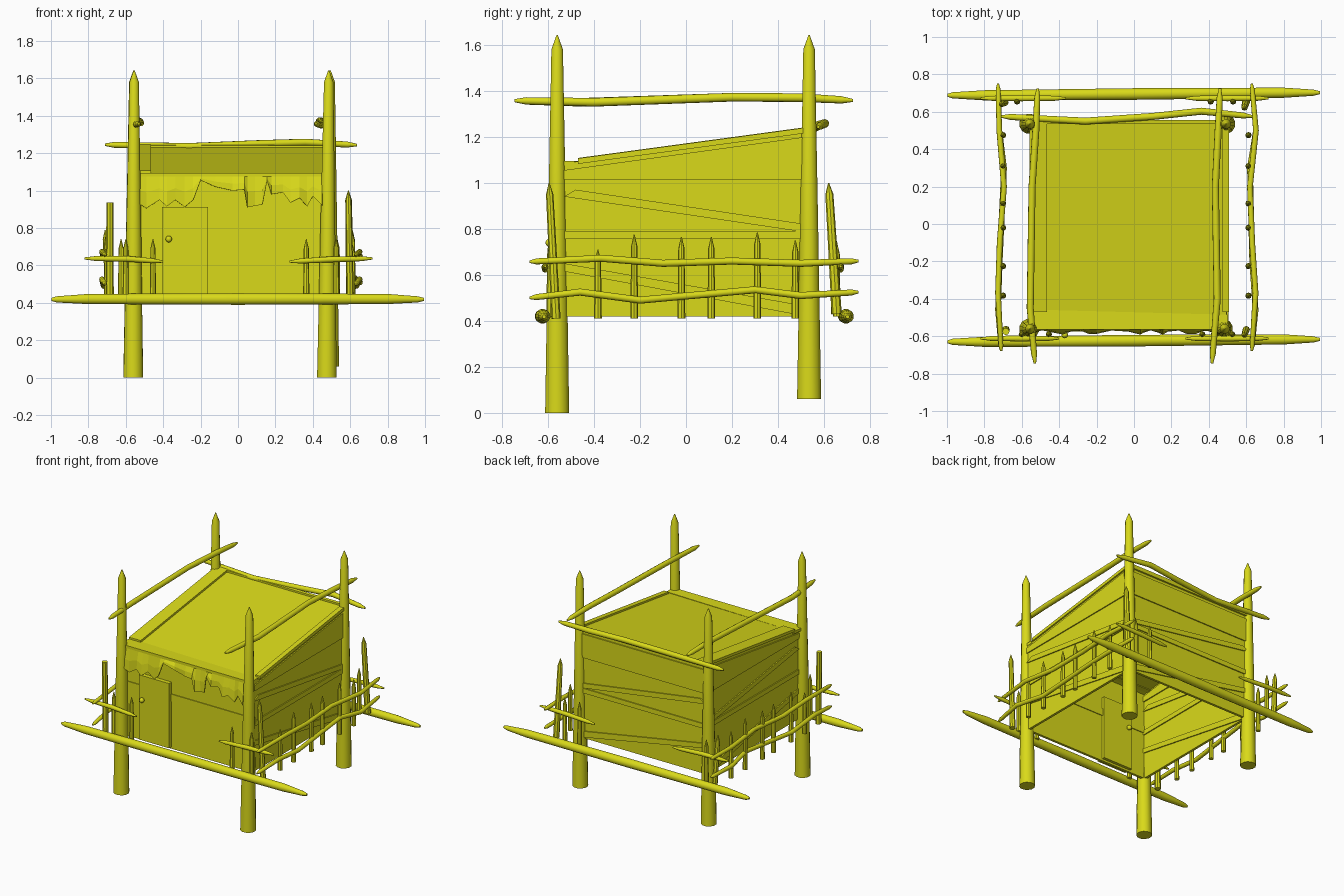
import bpy, bmesh, math
from mathutils import Vector

if "Cube" in bpy.data.objects:
    bpy.data.objects.remove(bpy.data.objects["Cube"])

wood = bpy.data.materials.new("yellow wood")
wood.diffuse_color = (0.70, 0.70, 0.01, 1)
wood.use_nodes = True
wood.node_tree.nodes["Principled BSDF"].inputs["Base Color"].default_value = wood.diffuse_color


def finish(name, bm, smooth=False):
    bmesh.ops.recalc_face_normals(bm, faces=bm.faces)
    me = bpy.data.meshes.new(name)
    bm.to_mesh(me)
    bm.free()
    me.materials.append(wood)
    if smooth:
        for p in me.polygons:
            p.use_smooth = True
        me.set_sharp_from_angle(angle=math.radians(40))
    ob = bpy.data.objects.new(name, me)
    bpy.context.collection.objects.link(ob)
    return ob


def tube(name, pts, radii, sides=10):
    """Round log through pts with one radius per point."""
    pts = [Vector(p) for p in pts]
    d = (pts[-1] - pts[0]).normalized()
    u = d.orthogonal().normalized()
    v = d.cross(u)
    bm = bmesh.new()
    rings = []
    for p, r in zip(pts, radii):
        rings.append([bm.verts.new(p + r * (u * math.cos(a) + v * math.sin(a)))
                      for a in (2 * math.pi * i / sides for i in range(sides))])
    for a, b in zip(rings, rings[1:]):
        for i in range(sides):
            j = (i + 1) % sides
            bm.faces.new((a[i], a[j], b[j], b[i]))
    bm.faces.new(rings[0])
    bm.faces.new(rings[-1])
    return finish(name, bm, True)


def pole(name, pts, r, tip=0.05):
    """Crooked log sharpened at both ends."""
    p = [Vector(q) for q in pts]
    a = p[0] + (p[1] - p[0]).normalized() * tip
    b = p[-1] + (p[-2] - p[-1]).normalized() * tip
    full = [p[0], a] + p[1:-1] + [b, p[-1]]
    return tube(name, full, [r * .35, r * .85] + [r] * (len(p) - 2) + [r * .85, r * .35])


def picket(name, x, y, z0, z1, r=0.017, dx=0, dy=0, pointed=True):
    top = Vector((x + dx, y + dy, z1))
    if not pointed:
        return tube(name, [(x, y, z0), top], [r, r * .9], 8)
    neck = Vector((x, y, z0)).lerp(top, 1 - 0.05 / (z1 - z0))
    return tube(name, [(x, y, z0), neck, top], [r, r * .8, .002], 8)


def panel(name, axis, pos, poly, thick):
    """Flat board: poly is (y,z) for axis x, (x,z) for axis y, (x,y) for axis z."""
    def put(a, b, o):
        return {'x': (o, a, b), 'y': (a, o, b), 'z': (a, b, o)}[axis]
    bm = bmesh.new()
    s = [[bm.verts.new(put(a, b, pos + k * thick / 2)) for a, b in poly] for k in (-1, 1)]
    bm.faces.new(s[0])
    bm.faces.new(s[1])
    n = len(poly)
    for i in range(n):
        j = (i + 1) % n
        bm.faces.new((s[0][i], s[0][j], s[1][j], s[1][i]))
    return finish(name, bm)


def rect(a0, b0, a1, b1):
    return [(a0, b0), (a1, b0), (a1, b1), (a0, b1)]


# Corner posts
for name, x, y, z0, lean in (("front_left_post", -.56, -.56, 0, .005), ("front_right_post", .475, -.56, 0, .01),
                             ("back_left_post", -.56, .535, .06, .003), ("back_right_post", .488, .535, .06, .005)):
    tube(name, [(x, y, z0), (x + lean / 2, y, .8), (x + lean, y, 1.58), (x + lean, y, 1.642)],
         [.054, .041, .026, .003], 12)

# Long floor logs at front and back
for name, y0, y1 in (("front_floor_log", -.63, -.617), ("back_floor_log", .688, .702)):
    tube(name, [(-.998, y0, .418), (-.97, y0, .418), (-.8, y0, .42), (0, (y0 + y1) / 2, .42),
                (.8, y1, .42), (.96, y1, .418), (.995, y1, .418)],
         [.008, .017, .028, .032, .028, .017, .008], 12)

# Crooked side rails
low = [(-.68, .5), (-.46, .525), (-.2, .49), (.3, .535), (.5, .51), (.75, .525)]
high = [(-.68, .657), (-.37, .672), (-.1, .65), (.2, .66), (.5, .65), (.75, .66)]
for side, xs in (("left", (-.71, -.727, -.718, -.695, -.72, -.727)), ("right", (.63, .65, .632, .62, .652, .63))):
    for lvl, path in (("lower", low), ("upper", high)):
        pole(f"{side}_{lvl}_rail", [(x, y, z) for x, (y, z) in zip(xs, path)], .0155, .03)
    # Side pickets
    px = -.7 if side == "left" else .612
    for i, (y, t) in enumerate(((-.383, .71), (-.225, .775), (-.02, .765), (.11, .765), (.31, .785), (.475, .75))):
        picket(f"{side}_picket_{i}", px, y, .41, t)

# Tall corner pickets
picket("front_left_tall_picket", -.685, -.565, .41, .935, .021, 0, -.01, False)
picket("front_right_tall_picket", .6, -.565, .41, 1.0, .02, -.01, -.03)
picket("back_left_tall_picket", -.69, .65, .43, .79, .02, -.02, -.01)
picket("back_right_tall_picket", .6, .655, .43, 1.0, .022, -.01, -.035)

# Short rails and pickets beside the front and back openings
for end, y, py in (("front", -.612, -.59), ("back", .672, .655)):
    pole(f"{end}_left_rail", [(-.82, y, .637), (-.6, y, .635), (-.365 if y > 0 else -.4, y, .62)], .016, .06)
    pole(f"{end}_right_rail", [(.275, y, .62), (.5, y, .632), (.72, y, .637)], .016, .06)
    for i, x in enumerate((-.6, -.455, .365, .525) if y < 0 else (-.625, .41, .53)):
        picket(f"{end}_picket_{i}", x, py, .42, .74)

# Upper poles tied to the posts
pole("back_upper_pole", [(-.71, .575, 1.245), (-.26, .55, 1.235), (.1, .575, 1.25), (.36, .603, 1.258),
                         (.635, .575, 1.243)], .019)
pole("left_upper_pole", [(-.53, -.745, 1.357), (-.555, -.45, 1.35), (-.545, .2, 1.372), (-.525, .5, 1.37),
                         (-.515, .725, 1.358)], .019)
pole("right_upper_pole", [(.417, -.745, 1.357), (.445, -.4, 1.35), (.435, .2, 1.372), (.45, .5, 1.37),
                          (.46, .725, 1.358)], .019)

# Side walls with raised planks
planks = {"top": [(-.53, 1.015), (.52, 1.015), (.52, 1.2), (-.53, 1.055)],
          "brace": [(-.53, .94), (.52, .785), (.52, .82), (-.48, .97)],
          "middle": rect(-.53, .755, .52, .79),
          "low_brace": [(-.53, .615), (.52, .42), (.52, .465), (-.53, .65)]}
for side, x in (("left", -.54), ("right", .488)):
    panel(f"{side}_wall", 'x', x, [(-.535, .42), (.535, .42), (.535, 1.23), (-.535, 1.075)], .018)
    for k, poly in planks.items():
        panel(f"{side}_{k}_plank", 'x', x, poly, .034)

# Back wall with the same plank pattern
panel("back_wall", 'y', .535, rect(-.545, .42, .495, 1.225), .018)
for k, poly in planks.items():
    flat = [(a - .02, min(b, 1.19) if k != "top" or b < 1.02 else 1.19) for a, b in poly]
    panel(f"back_{k}_plank", 'y', .535, flat, .034)

# Front wall, cross band and door
panel("front_wall", 'y', -.535, rect(-.545, .42, .495, 1.075), .018)
panel("front_band", 'y', -.535, rect(-.53, .77, .47, .825), .03)
panel("door", 'y', -.54, rect(-.405, .435, -.16, .912), .07)
for name, y in (("outer_knob", -.593), ("inner_knob", -.49)):
    bm = bmesh.new()
    bmesh.ops.create_uvsphere(bm, u_segments=10, v_segments=6, radius=.018)
    bmesh.ops.translate(bm, verts=bm.verts, vec=(-.37, y, .74))
    finish(name, bm, True)


def roof_board(name, x0, x1, y0, y1, lift, thick):
    """Board following the roof slope."""
    ob = panel(name, 'z', 0, rect(x0, y0, x1, y1), thick)
    for v in ob.data.vertices:
        v.co.z += 1.078 + (v.co.y + .53) * .135 + lift


# Sloped roof with edge trims
roof_board("roof", -.545, .495, -.54, .545, 0, .014)
roof_board("left_roof_trim", -.56, -.465, -.47, .55, .012, .02)
roof_board("right_roof_trim", .472, .508, -.47, .55, .008, .024)
roof_board("back_roof_trim", -.55, .505, .535, .555, .005, .03)
panel("front_roof_board", 'z', 1.085, [(-.575, -.565), (.5, -.565), (.5, -.485), (-.56, -.457)], .02)

# Ragged cloth hanging under the front board
ragged = [(-.53, .93), (-.49, .905), (-.42, .95), (-.38, .915), (-.335, .95), (-.285, .912), (-.24, .95),
          (-.2, 1.055), (-.12, 1.02), (-.03, 1.0), (.035, 1.005), (.05, .91), (.09, .918), (.13, .925),
          (.155, 1.05), (.18, .98), (.24, .99), (.28, .935), (.33, .96), (.37, .915), (.40, .97), (.45, .92)]
bm = bmesh.new()
rows = []
for i, (x, z) in enumerate(ragged):
    wave = .012 * math.sin(i * 1.7)
    rows.append([bm.verts.new(c) for c in ((x, -.56, 1.078), (x, -.575 + wave * .5, (1.075 + z) / 2),
                                           (x, -.58 + wave, z))])
for a, b in zip(rows, rows[1:]):
    for k in (0, 1):
        bm.faces.new((a[k], a[k + 1], b[k + 1], b[k]))
cloth = finish("ragged_cloth", bm)
cloth.modifiers.new("thickness", 'SOLIDIFY').thickness = .006
